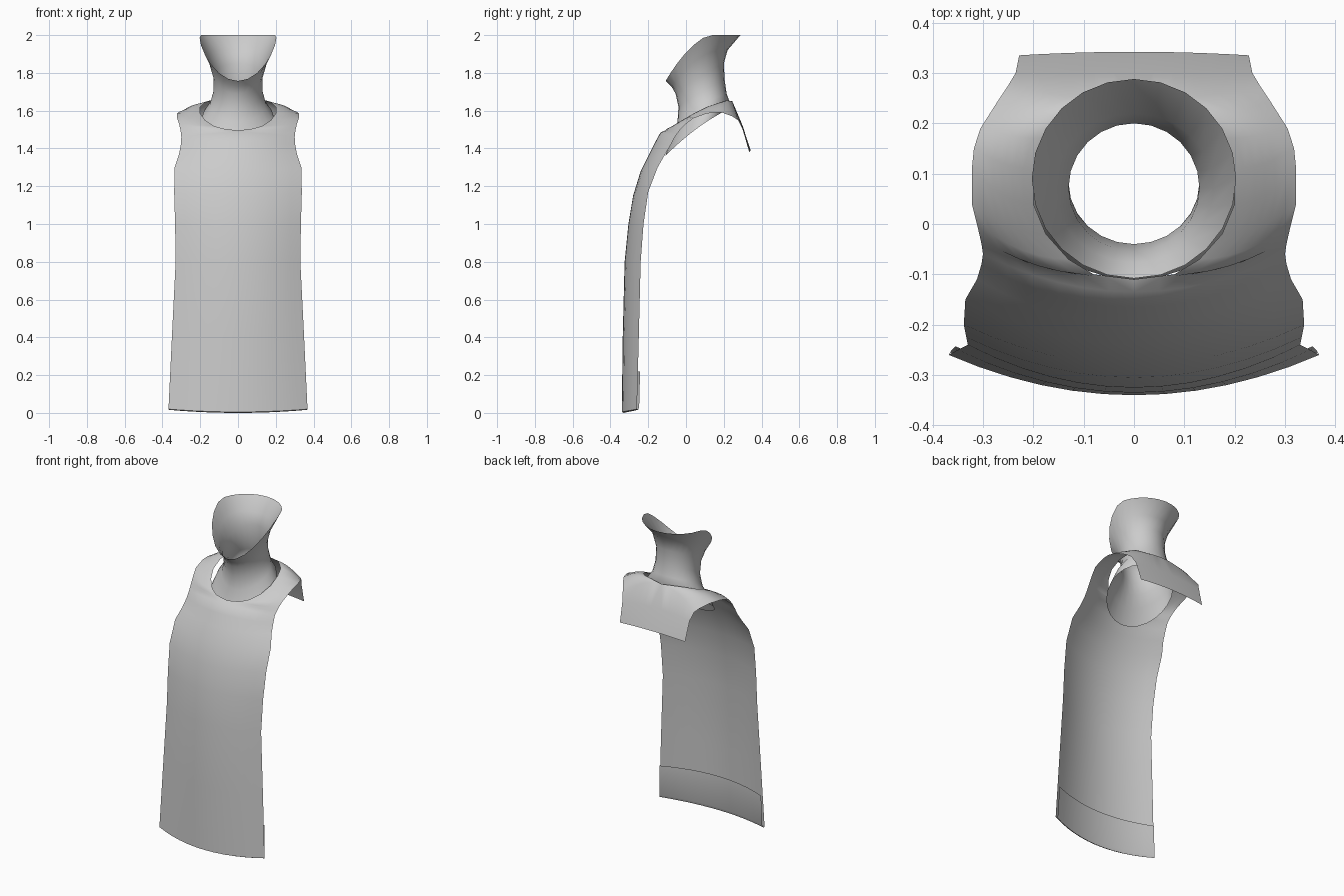
import bpy
import math

cube = bpy.data.objects.get("Cube")
if cube:
    bpy.data.objects.remove(cube, do_unlink=True)

fabric = bpy.data.materials.new("grey_fabric")
fabric.use_nodes = True
colour = (0.6, 0.6, 0.6, 1)
fabric.diffuse_color = colour
fabric.node_tree.nodes["Principled BSDF"].inputs["Base Color"].default_value = colour


def loft(name, rows, closed=False):
    """Skin equal-length rows of points into a smooth sheet or tube."""
    count = len(rows[0])
    verts = [point for row in rows for point in row]
    faces = []
    for i in range(len(rows) - 1):
        for j in range(count if closed else count - 1):
            k = (j + 1) % count
            a, b = i * count, (i + 1) * count
            faces.append((a + j, a + k, b + k, b + j))
    mesh = bpy.data.meshes.new(name)
    mesh.from_pydata(verts, [], faces)
    mesh.materials.append(fabric)
    obj = bpy.data.objects.new(name, mesh)
    bpy.context.collection.objects.link(obj)
    bpy.ops.object.select_all(action="DESELECT")
    obj.select_set(True)
    bpy.context.view_layer.objects.active = obj
    bpy.ops.object.shade_smooth_by_angle(angle=math.radians(60))
    return obj


def drape(inner, outer, columns=6):
    """Row bowing from the centre or neckline out to the side edge."""
    row = []
    for j in range(columns + 1):
        u = j / columns
        row.append([a + (b - a) * (u if axis == 0 else u * u)
                    for axis, (a, b) in enumerate(zip(inner, outer))])
    return row


def mirrored(name, pairs):
    obj = loft(name, [drape(a, b) for a, b in pairs])
    mirror = obj.modifiers.new("mirror", "MIRROR")
    mirror.use_clip = True
    return obj


# Turned-up hem on the inside of the bib
hem_bottom = ((0, -.34, .005), (.368, -.26, .02))
mirrored("inner_hem", [
    ((0, -.32, .22), (.355, -.243, .22)),
    ((0, -.322, .02), (.36, -.248, .03)),
    ((0, -.33, 0), (.365, -.254, .016)),
    hem_bottom,
])

# Bib, shoulders around the neckline, and short back flap
mirrored("bib_and_shoulders", [
    hem_bottom,
    ((0, -.335, .4), (.35, -.25, .4)),
    ((0, -.325, .8), (.33, -.24, .8)),
    ((0, -.305, 1), (.333, -.225, 1)),
    ((0, -.28, 1.15), (.338, -.2, 1.17)),
    ((0, -.24, 1.28), (.335, -.15, 1.3)),
    ((0, -.2, 1.36), (.312, -.11, 1.37)),
    ((0, -.165, 1.43), (.303, -.08, 1.42)),
    ((0, -.135, 1.485), (.3, -.06, 1.46)),
    ((0, -.11, 1.495), (.302, -.045, 1.48)),
    ((.08, -.1, 1.505), (.305, -.03, 1.5)),
    ((.13, -.07, 1.52), (.312, 0, 1.53)),
    ((.175, -.02, 1.55), (.322, .04, 1.56)),
    ((.2, .04, 1.585), (.322, .11, 1.585)),
    ((.2, .11, 1.62), (.318, .15, 1.59)),
    ((.18, .17, 1.64), (.305, .19, 1.59)),
    ((.13, .215, 1.655), (.27, .245, 1.57)),
    ((0, .245, 1.65), (.25, .275, 1.55)),
    ((0, .3, 1.52), (.235, .3, 1.5)),
    ((0, .342, 1.39), (.228, .335, 1.38)),
])


def neck_ring(half_width, front, side_z, back, sides=24):
    """Tilted oval given by its front and back (y, z) and side height."""
    (yf, zf), (yb, zb) = front, back
    mean = (zf + zb) / 2
    ring = []
    for j in range(sides):
        a = math.tau * j / sides
        c, s = math.cos(a), math.sin(a)
        z = mean * c * c + side_z * s * s + (zf - zb) / 2 * c
        ring.append((half_width * s, (yf + yb) / 2 + (yf - yb) / 2 * c, min(z, 2)))
    return ring


# Standing collar, flaring to a pointed rim and an underlying base flange
loft("collar", [
    neck_ring(.21, (-.11, 1.36), 1.5, (.21, 1.6)),
    neck_ring(.185, (-.075, 1.46), 1.58, (.232, 1.645)),
    neck_ring(.15, (-.045, 1.54), 1.63, (.215, 1.69)),
    neck_ring(.13, (-.04, 1.62), 1.7, (.205, 1.76)),
    neck_ring(.13, (-.055, 1.69), 1.78, (.2, 1.85)),
    neck_ring(.158, (-.077, 1.728), 1.88, (.22, 1.92)),
    neck_ring(.203, (-.108, 1.757), 1.985, (.288, 2)),
], closed=True)
